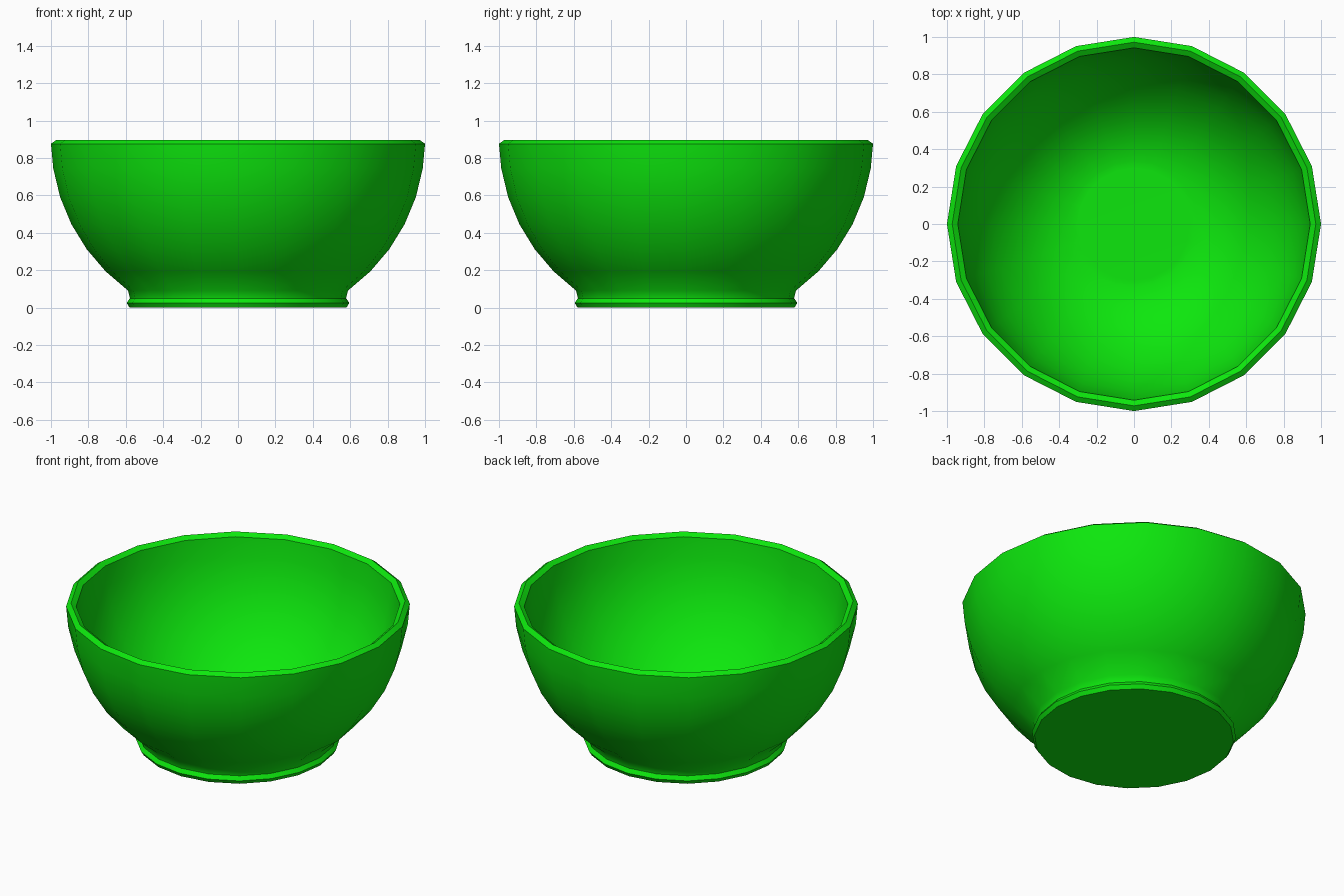
import bpy, bmesh
from math import sin, cos, radians, pi

if "Cube" in bpy.data.objects:
    bpy.data.objects.remove(bpy.data.objects["Cube"])

SIDES = 20
CENTRE_Z = 0.9  # centre of the spherical bowl wall


def arc(radius, start, end, step):
    """Points (r, z) on the lower half of a sphere, by degrees below its equator."""
    return [(radius * cos(radians(a)), CENTRE_Z - radius * sin(radians(a)))
            for a in range(start, end + step, step)]


# Profile from the underside, up the outside, over the rim and down the inside
profile = [(0, 0), (0.58, 0), (0.595, 0.025), (0.578, 0.05)]   # foot ring
profile += arc(1.0, 54, 9, -9)                                 # outer wall
profile += [(1.0, 0.876), (0.972, 0.896), (0.942, 0.876)]      # ridged rim
profile += arc(0.94, 9, 54, 9)                                 # inner wall
profile += [(0.44, 0.085), (0.34, 0.056), (0.3, 0.055), (0, 0.055)]  # flat floor

# Revolve the profile
bm = bmesh.new()
verts = [bm.verts.new((r, 0, z)) for r, z in profile]
edges = [bm.edges.new(pair) for pair in zip(verts, verts[1:])]
bmesh.ops.spin(bm, geom=verts + edges, cent=(0, 0, 0), axis=(0, 0, 1),
               angle=2 * pi, steps=SIDES, use_merge=True)
bmesh.ops.remove_doubles(bm, verts=bm.verts, dist=0.0005)
bmesh.ops.recalc_face_normals(bm, faces=bm.faces)

mesh = bpy.data.meshes.new("bowl")
bm.to_mesh(mesh)
bm.free()
bowl = bpy.data.objects.new("bowl", mesh)
bpy.context.collection.objects.link(bowl)

# Green glaze
green = bpy.data.materials.new("green_glaze")
green.diffuse_color = (0.004, 0.8, 0.004, 1)
green.use_nodes = True
green.node_tree.nodes["Principled BSDF"].inputs["Base Color"].default_value = green.diffuse_color
mesh.materials.append(green)

# Smooth walls, crisp rim and foot
bpy.context.view_layer.objects.active = bowl
bowl.select_set(True)
bpy.ops.object.shade_smooth_by_angle(angle=radians(40))
